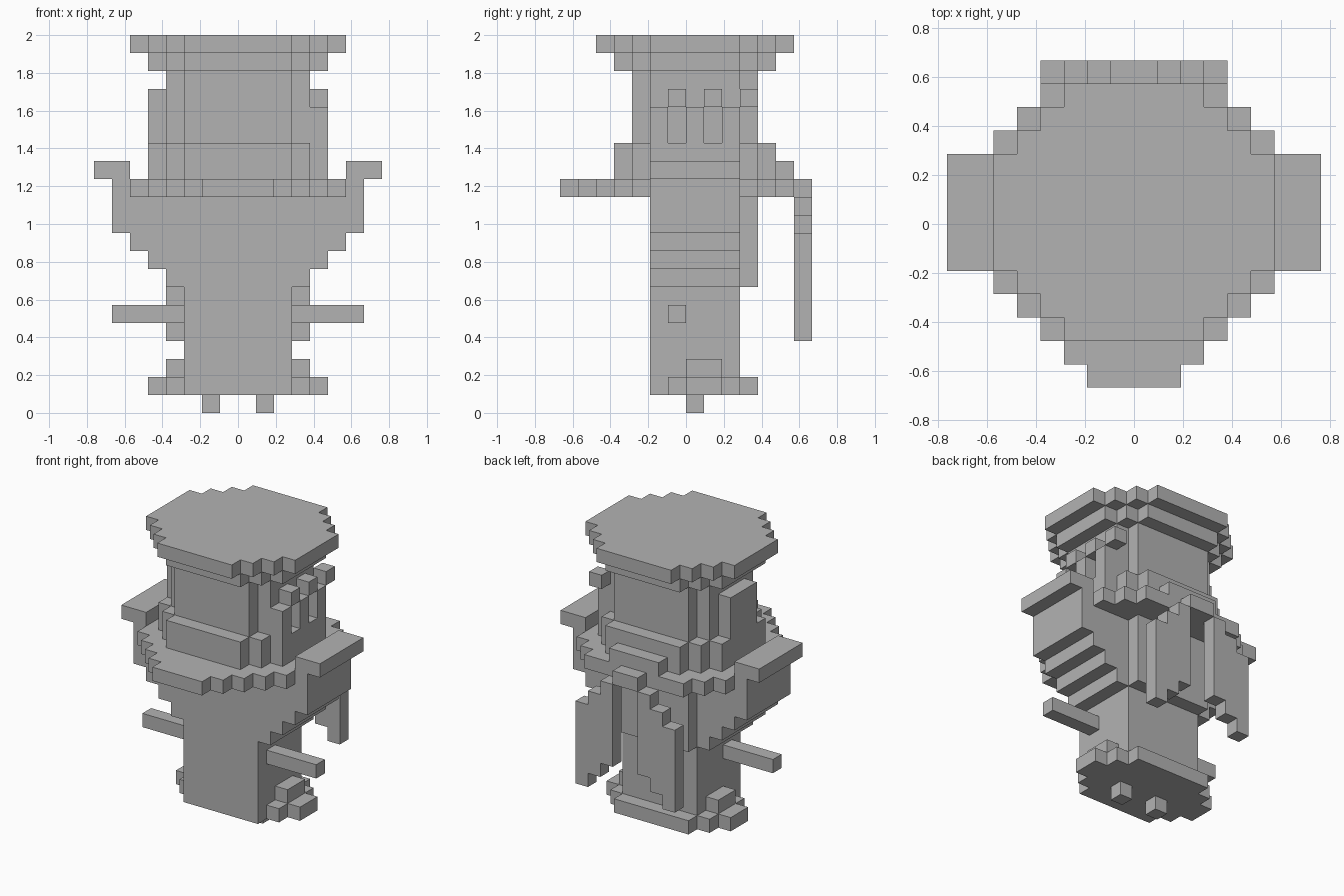
import bpy, bmesh
from itertools import product

if "Cube" in bpy.data.objects:
    bpy.data.objects.remove(bpy.data.objects["Cube"])

U = 2 / 21  # one block

stone = bpy.data.materials.new("grey")
stone.diffuse_color = (0.45, 0.45, 0.45, 1)
stone.use_nodes = True
stone.node_tree.nodes["Principled BSDF"].inputs["Base Color"].default_value = stone.diffuse_color


def sym(x0, x1, *rest):
    """Box plus its left-right mirror."""
    return [(x0, x1, *rest), (-x1, -x0, *rest)]


def tier(rows, z0, z1):
    """Stepped disc: rows of (half width, y0, y1)."""
    return [(-w, w, y0, y1, z0, z1) for w, y0, y1 in rows]


def part(name, boxes, holes=()):
    """Fill block cells and build only their outer shell."""
    def cells(bs):
        return {c for x0, x1, y0, y1, z0, z1 in bs
                for c in product(range(x0, x1), range(y0, y1), range(z0, z1))}
    solid = cells(boxes) - cells(holes)
    bm = bmesh.new()
    cache = {}

    def vert(p):
        if p not in cache:
            cache[p] = bm.verts.new([v * U for v in p])
        return cache[p]

    for c in solid:
        for axis in range(3):
            a, b = (axis + 1) % 3, (axis + 2) % 3
            for side in (0, 1):
                n = list(c)
                n[axis] += 1 if side else -1
                if tuple(n) in solid:
                    continue
                quad = []
                for da, db in ((0, 0), (1, 0), (1, 1), (0, 1)):
                    p = list(c)
                    p[axis] += side
                    p[a] += da
                    p[b] += db
                    quad.append(vert(tuple(p)))
                bm.faces.new(quad if side else quad[::-1])
    bmesh.ops.dissolve_limit(bm, angle_limit=0.01, verts=bm.verts, edges=bm.edges)
    me = bpy.data.meshes.new(name)
    bm.to_mesh(me)
    bm.free()
    me.materials.append(stone)
    ob = bpy.data.objects.new(name, me)
    bpy.context.collection.objects.link(ob)


# Flat cap, two stepped tiers
part("cap",
     tier([(3, -5, 6), (4, -4, 5), (5, -3, 4), (6, -2, 3)], 20, 21)
     + tier([(3, -4, 5), (4, -3, 4), (5, -2, 3)], 19, 20))

# Head with collar band, face plate with eye holes, brows and side panel
part("head",
     tier([(3, -3, 4), (4, -2, 3)], 13, 19)
     + tier([(3, -4, 5), (4, -3, 4), (5, -2, 3)], 13, 15)
     + [(-2, 2, 5, 6, 13, 14),
        (4, 5, -2, 3, 15, 17),
        (4, 5, -1, 0, 17, 18), (4, 5, 1, 2, 17, 18), (4, 5, 3, 4, 17, 18),
        (-5, -4, -1, 2, 15, 18)],
     holes=[(4, 5, -1, 0, 15, 17), (4, 5, 1, 2, 15, 17)])

# Wide brim at the shoulders
part("brim", tier([(2, -7, -6), (3, -6, -5), (4, -5, 6), (5, -4, 5), (6, -3, 4)], 12, 13))

# Torso flaring up to the shoulders
part("torso",
     tier([(3, -2, 3)], 1, 7) + tier([(4, -2, 3)], 7, 8) + tier([(5, -2, 3)], 8, 9)
     + tier([(6, -2, 3)], 9, 10) + tier([(7, -2, 3)], 10, 12)
     + tier([(3, 3, 4)], 7, 12))

# Shoulder guards
part("shoulders", sym(6, 7, -2, 3, 12, 14) + sym(7, 8, -2, 3, 13, 14))

# Thin side bars
part("side_bars", sym(3, 7, -1, 0, 5, 6))

# Split cape with stepped top and hem
cape = [(-1, 1, 6, 7, 12, 13)]
for i in (1, 2, 3):
    cape += sym(i, i + 1, 6, 7, 7 - i, 13 - i)
part("cape", cape)

# Stepped base and small feet
part("base",
     [(-3, 3, 3, 4, 1, 2)] + sym(3, 4, -1, 3, 1, 2)
     + sym(4, 5, 0, 2, 1, 2) + sym(3, 4, 0, 2, 2, 3))
part("feet", sym(1, 2, 0, 1, 0, 1))
